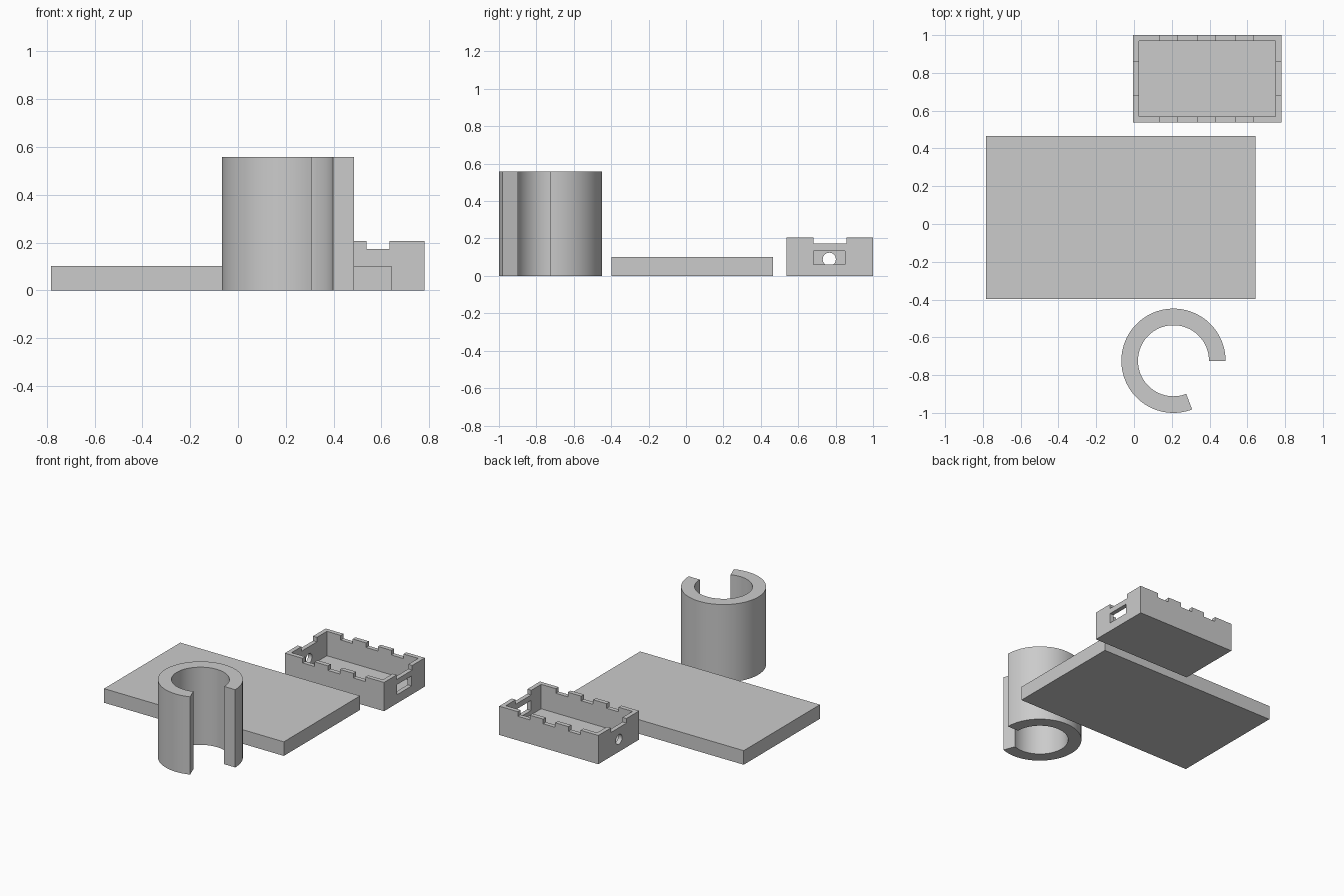
import bpy
import bmesh
import math

default_cube = bpy.data.objects.get("Cube")
if default_cube:
    bpy.data.objects.remove(default_cube, do_unlink=True)

grey = bpy.data.materials.new("plain_grey")
grey.use_nodes = True
grey.diffuse_color = (0.6, 0.6, 0.6, 1)
grey.node_tree.nodes["Principled BSDF"].inputs["Base Color"].default_value = grey.diffuse_color


def finish(bm, name):
    """Turn a bmesh into a grey object."""
    bmesh.ops.recalc_face_normals(bm, faces=bm.faces)
    mesh = bpy.data.meshes.new(name)
    bm.to_mesh(mesh)
    bm.free()
    mesh.materials.append(grey)
    obj = bpy.data.objects.new(name, mesh)
    bpy.context.collection.objects.link(obj)
    return obj


def block(name, xs, ys, zs):
    """Axis-aligned block between pairs of limits."""
    bm = bmesh.new()
    bmesh.ops.create_cube(bm, size=1)
    for v in bm.verts:
        v.co = [lim[0] if c < 0 else lim[1] for c, lim in zip(v.co, (xs, ys, zs))]
    return finish(bm, name)


def select_only(obj):
    bpy.ops.object.select_all(action="DESELECT")
    obj.select_set(True)
    bpy.context.view_layer.objects.active = obj


def cut(target, cutter):
    """Subtract the cutter and discard it."""
    cutter.hide_render = True
    mod = target.modifiers.new("cut", "BOOLEAN")
    mod.operation = "DIFFERENCE"
    mod.solver = "EXACT"
    mod.object = cutter
    select_only(target)
    bpy.ops.object.modifier_apply(modifier=mod.name)
    bpy.data.objects.remove(cutter, do_unlink=True)


# Flat base slab
block("base_slab", (-0.783, 0.642), (-0.398, 0.465), (0, 0.101))

# Open ring: C-shaped profile extruded upward
CX, CY, OUTER, INNER, HEIGHT = 0.209, -0.724, 0.276, 0.188, 0.557
STEPS, SWEEP = 80, math.radians(291)
angles = [SWEEP * i / STEPS for i in range(STEPS + 1)]
outline = [(OUTER, a) for a in angles] + [(INNER, a) for a in reversed(angles)]
bm = bmesh.new()
profile = bm.faces.new([bm.verts.new((CX + r * math.cos(a), CY + r * math.sin(a), 0))
                        for r, a in outline])
extruded = bmesh.ops.extrude_face_region(bm, geom=[profile], use_keep_orig=True)
for item in extruded["geom"]:
    if isinstance(item, bmesh.types.BMVert):
        item.co.z = HEIGHT
ring = finish(bm, "open_ring")
select_only(ring)
bpy.ops.object.shade_smooth_by_angle(angle=math.radians(30))

# Open tray
X0, X1, Y0, Y1, TOP, WALL = -0.005, 0.781, 0.538, 1.0, 0.206, 0.031
RIM = 0.173
tray = block("open_tray", (X0, X1), (Y0, Y1), (0, TOP))
cut(tray, block("cavity", (X0 + WALL, X1 - WALL), (Y0 + WALL, Y1 - WALL), (WALL, 0.4)))

# Rim notches: three across the long walls, one across the end walls
for x in (0.136, 0.337, 0.538):
    cut(tray, block("side_notch", (x, x + 0.095), (Y0 - 0.1, Y1 + 0.1), (RIM, 0.4)))
cut(tray, block("end_notch", (X0 - 0.1, X1 + 0.1), (0.681, 0.857), (RIM, 0.4)))

# Slot in the left end wall
cut(tray, block("slot", (X1 - 0.1, X1 + 0.1), (0.683, 0.85), (0.062, 0.134)))

# Round hole in the right end wall
bm = bmesh.new()
bmesh.ops.create_cone(bm, cap_ends=True, segments=40, radius1=0.035, radius2=0.035, depth=0.2)
for v in bm.verts:
    v.co = (X0 + v.co.z, 0.766 + v.co.x, 0.089 + v.co.y)
cut(tray, finish(bm, "round_hole"))
